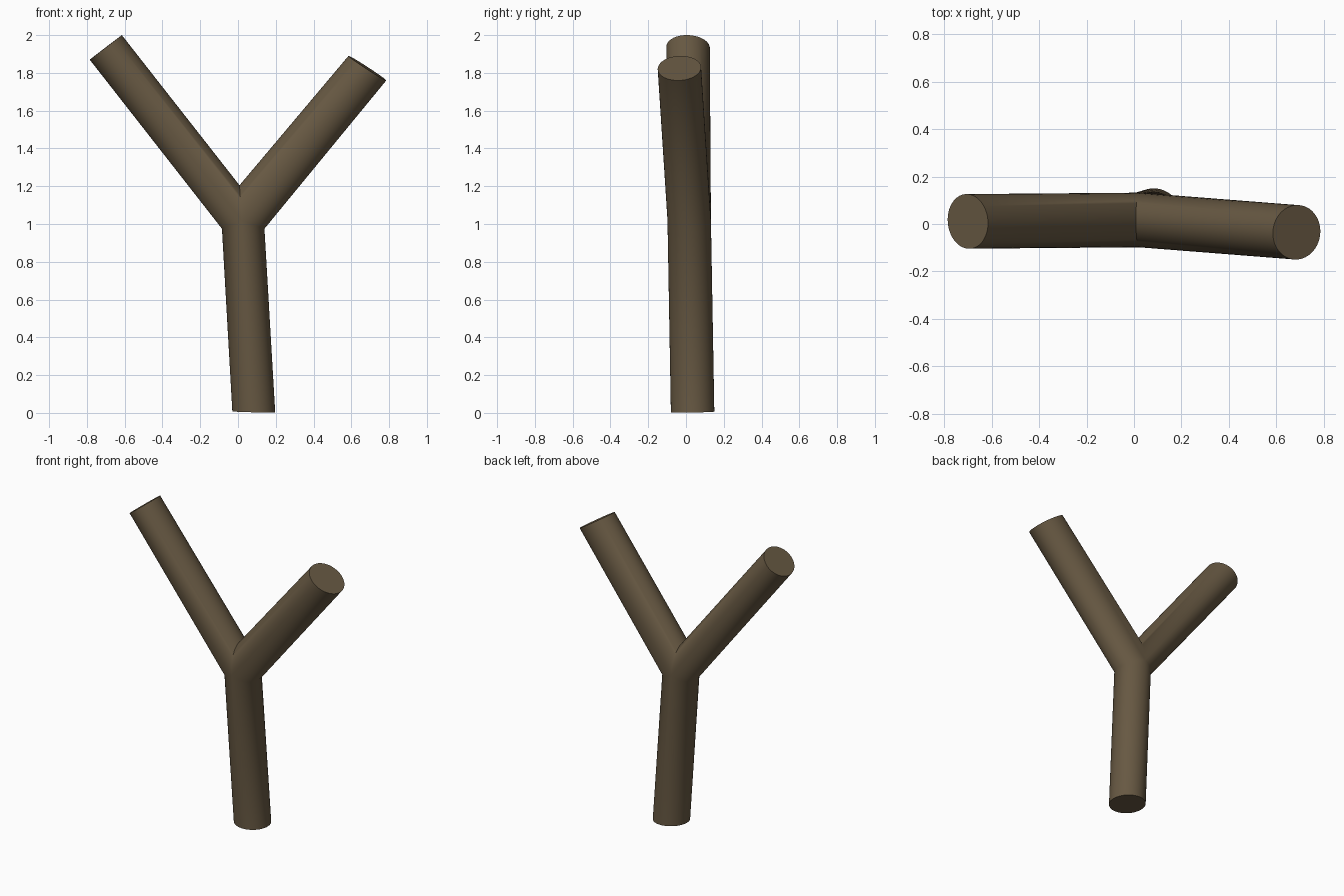
import bpy, bmesh, math
from mathutils import Vector

if "Cube" in bpy.data.objects:
    bpy.data.objects.remove(bpy.data.objects["Cube"])

HALF = 24      # segments per half ring
R = 0.115      # branch radius

bark = bpy.data.materials.new("brown bark")
bark.diffuse_color = (0.135, 0.098, 0.055, 1)
bark.use_nodes = True
bark.node_tree.nodes["Principled BSDF"].inputs["Base Color"].default_value = bark.diffuse_color
bm = bmesh.new()

# Three half-ellipse seams share a front and a back pole at the fork
joint = Vector((0.02, 0.017, 1.02))
Y = Vector((0, 1, 0))
front = bm.verts.new(joint - Y * R)
back = bm.verts.new(joint + Y * R)


def seam(mid):
    m = Vector(mid) - joint
    ts = [-math.pi / 2 + math.pi * i / HALF for i in range(1, HALF)]
    return [front] + [bm.verts.new(joint + m * math.cos(t) + Y * R * math.sin(t))
                      for t in ts] + [back]


left_seam = seam((-0.085, 0.017, 0.975))
right_seam = seam((0.14, 0.017, 0.975))
crotch = seam((0.008, 0.017, 1.205))


def limb(seam_a, seam_b, corner_a, corner_b):
    """Tube from two seams to a flat elliptical end between two corners."""
    a, b = Vector(corner_a), Vector(corner_b)
    end = (a + b) / 2
    axis = (end - joint).normalized()
    depth = (Y - axis * Y.dot(axis)).normalized() * R
    root = seam_a + seam_b[-2:0:-1]
    n = len(root)
    ring = []
    for i in range(n):
        t = -math.pi / 2 + 2 * math.pi * i / n
        ring.append(bm.verts.new(end + (a - end) * math.cos(t) + depth * math.sin(t)))
    for i in range(n):
        j = (i + 1) % n
        bm.faces.new((root[i], root[j], ring[j], ring[i]))
    bm.faces.new(ring)


# Trunk, left branch, right branch
limb(left_seam, right_seam, (-0.03, 0.035, 0.008), (0.197, 0.035, 0.002))
limb(left_seam, crotch, (-0.785, 0.018, 1.87), (-0.615, 0.004, 2.0))
limb(right_seam, crotch, (0.785, -0.035, 1.76), (0.585, -0.035, 1.89))

bmesh.ops.recalc_face_normals(bm, faces=bm.faces)
mesh = bpy.data.meshes.new("forked_branch")
bm.to_mesh(mesh)
bm.free()
mesh.materials.append(bark)
branch = bpy.data.objects.new("forked_branch", mesh)
bpy.context.collection.objects.link(branch)
bpy.context.view_layer.objects.active = branch
branch.select_set(True)
bpy.ops.object.shade_smooth_by_angle(angle=math.radians(60))
